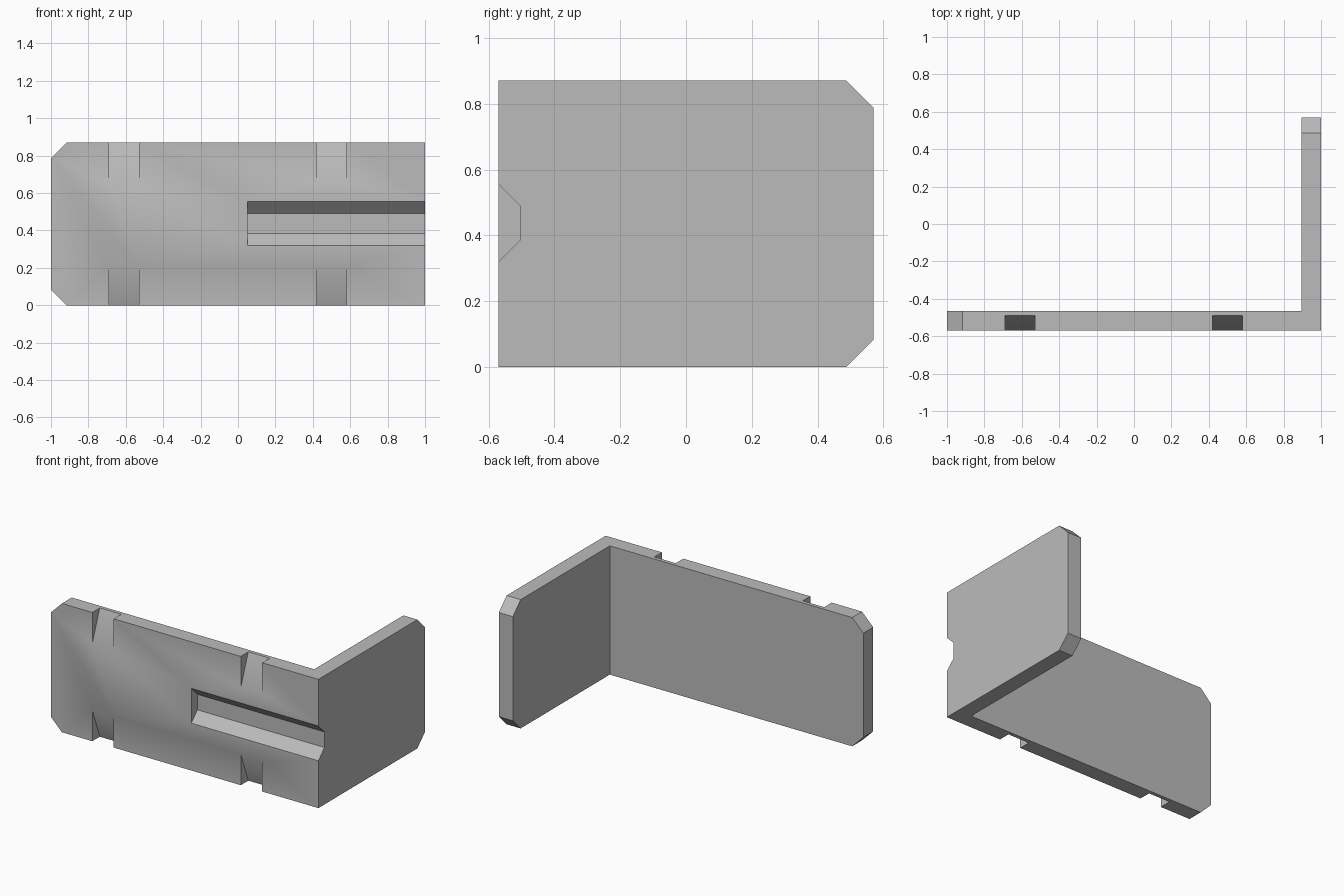
import bpy, bmesh, math

cube = bpy.data.objects.get("Cube")
if cube:
    bpy.data.objects.remove(cube, do_unlink=True)

FRONT, BACK, HEIGHT = -0.57, 0.57, 0.87
WALL, CHAMFER = 0.105, 0.083

grey = bpy.data.materials.new("plain_grey")
grey.use_nodes = True
colour = (0.5, 0.5, 0.5, 1)
grey.diffuse_color = colour
grey.node_tree.nodes["Principled BSDF"].inputs["Base Color"].default_value = colour


def prism(name, points, offset, chamfered=None):
    """Extrude a closed profile along a vector, chamfering the chosen edges."""
    bm = bmesh.new()
    face = bm.faces.new([bm.verts.new(p) for p in points])
    grown = bmesh.ops.extrude_face_region(bm, geom=[face])["geom"]
    verts = [v for v in grown if isinstance(v, bmesh.types.BMVert)]
    bmesh.ops.translate(bm, verts=verts, vec=offset)
    bmesh.ops.recalc_face_normals(bm, faces=bm.faces)
    if chamfered:
        edges = [e for e in bm.edges if chamfered(e)]
        bmesh.ops.bevel(bm, geom=edges, offset=CHAMFER, segments=1, affect='EDGES')
    mesh = bpy.data.meshes.new(name)
    bm.to_mesh(mesh)
    bm.free()
    mesh.materials.append(grey)
    obj = bpy.data.objects.new(name, mesh)
    bpy.context.collection.objects.link(obj)
    return obj


def free_corner(edge):
    """Corner edges at the free ends of the two plates."""
    a, b = (v.co for v in edge.verts)
    if abs(a.z - b.z) > 0.1:
        return False
    return max(a.x, b.x) < -0.99 or min(a.y, b.y) > BACK - 0.01


# L-shaped corner plate with chamfered free ends
outline = [(-1, FRONT), (1, FRONT), (1, BACK), (1 - WALL, BACK),
           (1 - WALL, FRONT + WALL), (-1, FRONT + WALL)]
bracket = prism("corner_bracket", [(x, y, 0) for x, y in outline],
                (0, 0, HEIGHT), free_corner)

# Trapezoidal groove running out through the right-hand end
lip = 0.02
groove = [(FRONT - lip, 0.30), (FRONT + 0.065, 0.385),
          (FRONT + 0.065, 0.49), (FRONT - lip, 0.575)]
cutters = [prism("groove_cutter", [(0.05, y, z) for y, z in groove], (1, 0, 0))]

# Tapered strap notches, mirrored between the top and bottom edges
depth, length = 0.08, 0.21
slope = depth / length
notch = [(FRONT, length), (FRONT + depth + slope * lip, -lip),
         (FRONT - lip, -lip), (FRONT - lip, length)]
for left in (-0.69, 0.42):
    for flip in (False, True):
        points = [(left, y, HEIGHT - z if flip else z) for y, z in notch]
        cutters.append(prism("notch_cutter", points, (0.16, 0, 0)))

# Cut the grooves and notches, then discard the cutters
bpy.context.view_layer.objects.active = bracket
for cutter in cutters:
    mod = bracket.modifiers.new("cut", 'BOOLEAN')
    mod.operation = 'DIFFERENCE'
    mod.solver = 'EXACT'
    mod.object = cutter
    bpy.ops.object.modifier_apply(modifier=mod.name)
    bpy.data.objects.remove(cutter, do_unlink=True)

bpy.ops.object.select_all(action='DESELECT')
bracket.select_set(True)
bpy.ops.object.shade_smooth_by_angle(angle=math.radians(30))
